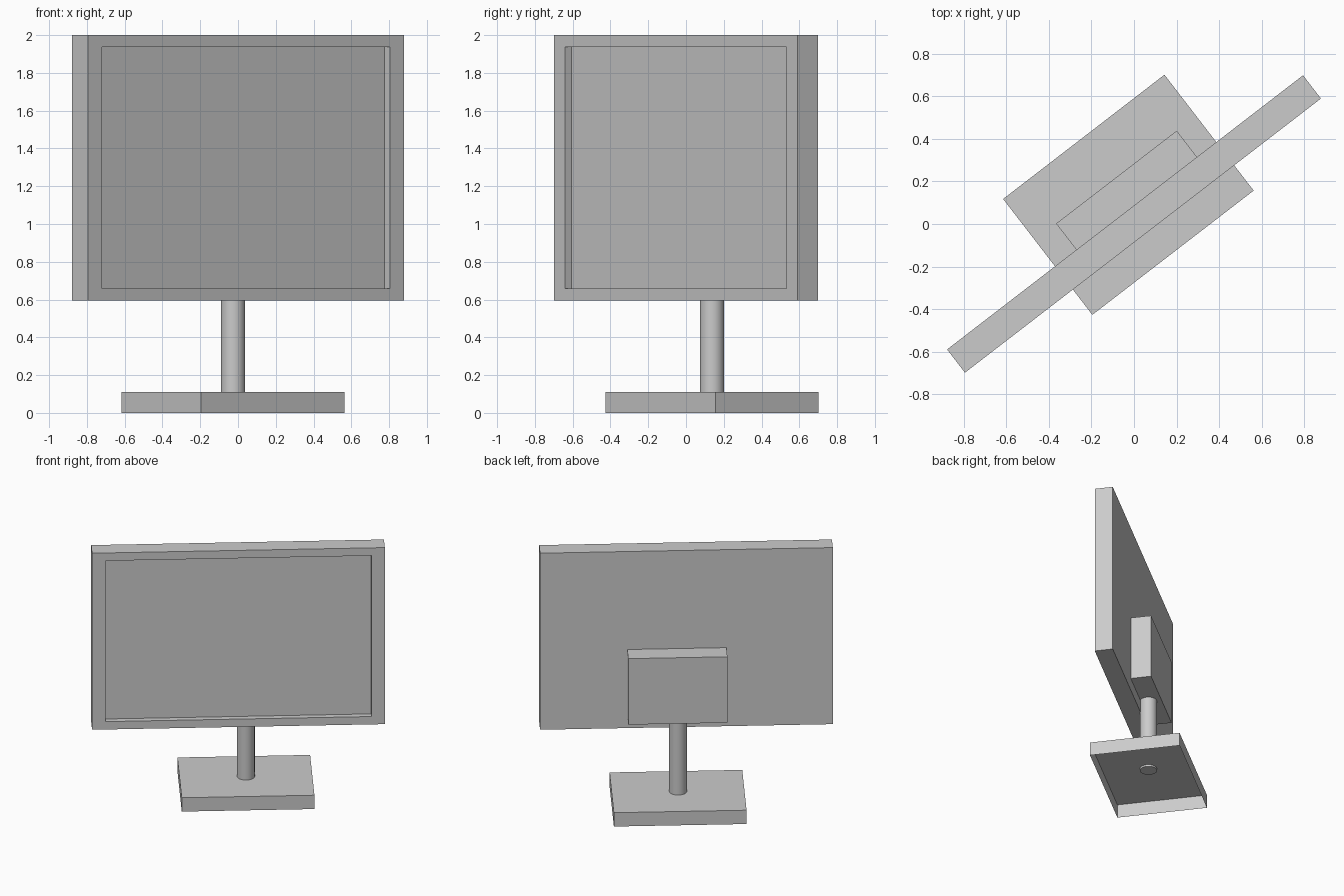
import bpy, bmesh, math
from mathutils import Matrix, Vector

if "Cube" in bpy.data.objects:
    bpy.data.objects.remove(bpy.data.objects["Cube"])

# The whole monitor is turned about z; parts are laid out in its own frame
TURN = Matrix.Rotation(math.radians(37.6), 4, 'Z')


def finish(name, bm):
    bm.transform(TURN)
    mesh = bpy.data.meshes.new(name)
    bm.to_mesh(mesh)
    bm.free()
    ob = bpy.data.objects.new(name, mesh)
    bpy.context.collection.objects.link(ob)
    return ob


def box(lo, hi):
    lo, hi = Vector(lo), Vector(hi)
    bm = bmesh.new()
    bmesh.ops.create_cube(bm, size=1)
    bmesh.ops.scale(bm, vec=hi - lo, verts=bm.verts)
    bmesh.ops.translate(bm, vec=(lo + hi) / 2, verts=bm.verts)
    bm.normal_update()
    return bm


def face_towards(bm, direction):
    return max(bm.faces, key=lambda f: f.normal.dot(Vector(direction)))


# Display panel with the screen sunk into its front
W, D, Z0, Z1 = 1.057, 0.069, 0.595, 2.0
bm = box((-W, -D, Z0), (W, D, Z1))
front = face_towards(bm, (0, -1, 0))
bmesh.ops.inset_individual(bm, faces=[front], thickness=0.05)
mid = (Z0 + Z1) / 2
for v in front.verts:
    v.co = (math.copysign(0.961, v.co.x), -D, mid + math.copysign(0.64, v.co.z - mid))
bmesh.ops.inset_individual(bm, faces=[front], thickness=0)
bmesh.ops.translate(bm, vec=(0, 0.045, 0), verts=front.verts)
finish("display_panel", bm)

# Housing on the back of the panel
finish("rear_housing", box((-0.289, 0.069, 0.695), (0.427, 0.225, 1.22)))

# Base plate, open underneath
CX, CY = 0.063, 0.125
bm = box((CX - 0.479, CY - 0.344, 0), (CX + 0.479, CY + 0.344, 0.11))
bmesh.ops.delete(bm, geom=[face_towards(bm, (0, 0, -1))], context='FACES')
finish("base_plate", bm)

# Round neck from the base up into the housing
bm = bmesh.new()
bmesh.ops.create_cone(bm, cap_ends=True, segments=32, radius1=0.064, radius2=0.064,
                      depth=0.615, matrix=Matrix.Translation((CX, CY, 0.4025)))
neck = finish("neck", bm)
bpy.context.view_layer.objects.active = neck
neck.select_set(True)
bpy.ops.object.shade_smooth_by_angle()
